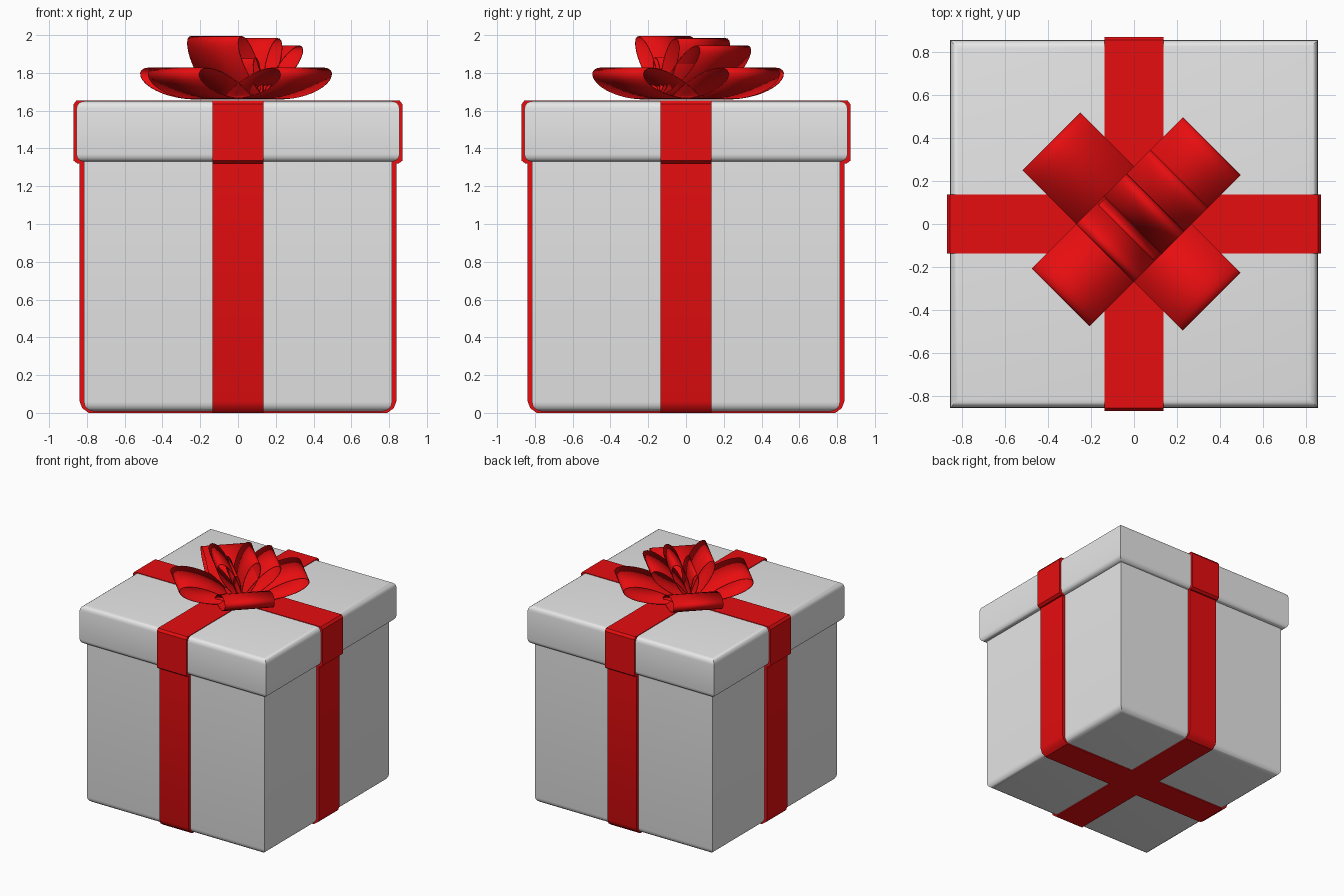
import bpy, bmesh, math
from mathutils import Matrix, Vector

if "Cube" in bpy.data.objects:
    bpy.data.objects.remove(bpy.data.objects["Cube"])


def material(name, rgb):
    m = bpy.data.materials.new(name)
    m.diffuse_color = (*rgb, 1)
    m.use_nodes = True
    m.node_tree.nodes["Principled BSDF"].inputs["Base Color"].default_value = m.diffuse_color
    return m


WHITE = material("white_card", (0.8, 0.8, 0.8))
RED = material("red_ribbon", (0.8, 0.004, 0.005))


def finish(bm, name, mat, angle=35):
    me = bpy.data.meshes.new(name)
    bmesh.ops.recalc_face_normals(bm, faces=bm.faces)
    bm.to_mesh(me)
    bm.free()
    ob = bpy.data.objects.new(name, me)
    bpy.context.collection.objects.link(ob)
    me.materials.append(mat)
    bpy.ops.object.select_all(action='DESELECT')
    ob.select_set(True)
    bpy.context.view_layer.objects.active = ob
    bpy.ops.object.shade_smooth_by_angle(angle=math.radians(angle))
    return ob


def square_loft(name, rings, mat):
    """Stack square rings given as (half size, height)."""
    bm = bmesh.new()
    loops = [[bm.verts.new((sx * h, sy * h, z)) for sx, sy in
              ((-1, -1), (1, -1), (1, 1), (-1, 1))] for h, z in rings]
    for a, b in zip(loops, loops[1:]):
        for i in range(4):
            j = (i + 1) % 4
            bm.faces.new((a[i], a[j], b[j], b[i]))
    bm.faces.new(loops[0])
    bm.faces.new(loops[-1])
    return finish(bm, name, mat)


def extrude(name, profile, width, degrees, mat, caps):
    """Extrude a closed (distance, height) profile sideways, turned about z."""
    bm = bmesh.new()
    rot = Matrix.Rotation(math.radians(degrees), 3, 'Z')
    sides = [[bm.verts.new(rot @ Vector((a, s * width / 2, z))) for a, z in profile]
             for s in (-1, 1)]
    n = len(profile)
    for i in range(n):
        j = (i + 1) % n
        bm.faces.new((sides[0][i], sides[0][j], sides[1][j], sides[1][i]))
    if caps:
        for s in sides:
            bm.faces.new(s)
    return finish(bm, name, mat)


def corner(h, z, r, top):
    """Quarter-round edge as (half size, height) points, going upward."""
    pts = []
    for k in range(5):
        t = math.pi / 2 * k / 4
        if top:
            pts.append((h - r + r * math.cos(t), z - r + r * math.sin(t)))
        else:
            pts.append((h - r + r * math.sin(t), z + r - r * math.cos(t)))
    return pts


# Box body and lid
square_loft("box_body", corner(0.815, 0.008, 0.05, False) + [(0.815, 1.34)], WHITE)
square_loft("box_lid", corner(0.855, 1.33, 0.04, False) + corner(0.855, 1.65, 0.04, True), WHITE)

# Ribbon bands crossing around body and lid
for label, turn in (("side", 0), ("front", 90)):
    half = [(0.79, 0), (0.825, 0.025), (0.838, 0.06), (0.838, 1.335)]
    extrude("body_ribbon_" + label, half + [(-a, z) for a, z in reversed(half)],
            0.268, turn, RED, True)
    half = [(0.85, 1.32), (0.87, 1.335), (0.87, 1.635), (0.855, 1.655)]
    extrude("lid_ribbon_" + label, half + [(-a, z) for a, z in reversed(half)],
            0.272, turn, RED, True)


def bow_loop(name, base, tip, thick, width, degrees):
    """Open leaf-shaped ribbon loop from base to tip."""
    b, t = Vector(base), Vector(tip)
    axis = t - b
    side = Vector((-axis.y, axis.x)).normalized()
    pts = []
    n = 28
    for k in range(n):
        ang = 2 * math.pi * k / n
        s = (1 - math.cos(ang)) / 2
        p = b + axis * s + side * thick * math.sin(ang) * (0.35 + 0.65 * s ** 0.6)
        pts.append((p.x, max(p.y, 1.656)))
    ob = extrude(name, pts, width, degrees, RED, False)
    sol = ob.modifiers.new("ribbon_thickness", 'SOLIDIFY')
    sol.thickness = 0.005
    sol.offset = 0


# Four low loops on the diagonals
for i, reach in enumerate((0.51, 0.54, 0.48, 0.508)):
    bow_loop(f"low_loop_{i + 1}", (0.09, 1.67), (reach, 1.80), 0.07, 0.38, 45 + 90 * i)

# Standing loops fanned along one diagonal, and a small centre loop
for i, tip in enumerate(((-0.175, 1.99), (0.12, 1.98), (0.29, 1.935))):
    bow_loop(f"standing_loop_{i + 1}", (0.0, 1.68), tip, 0.06, 0.38, 45)
bow_loop("centre_loop", (-0.02, 1.70), (-0.05, 1.88), 0.03, 0.36, 45)
